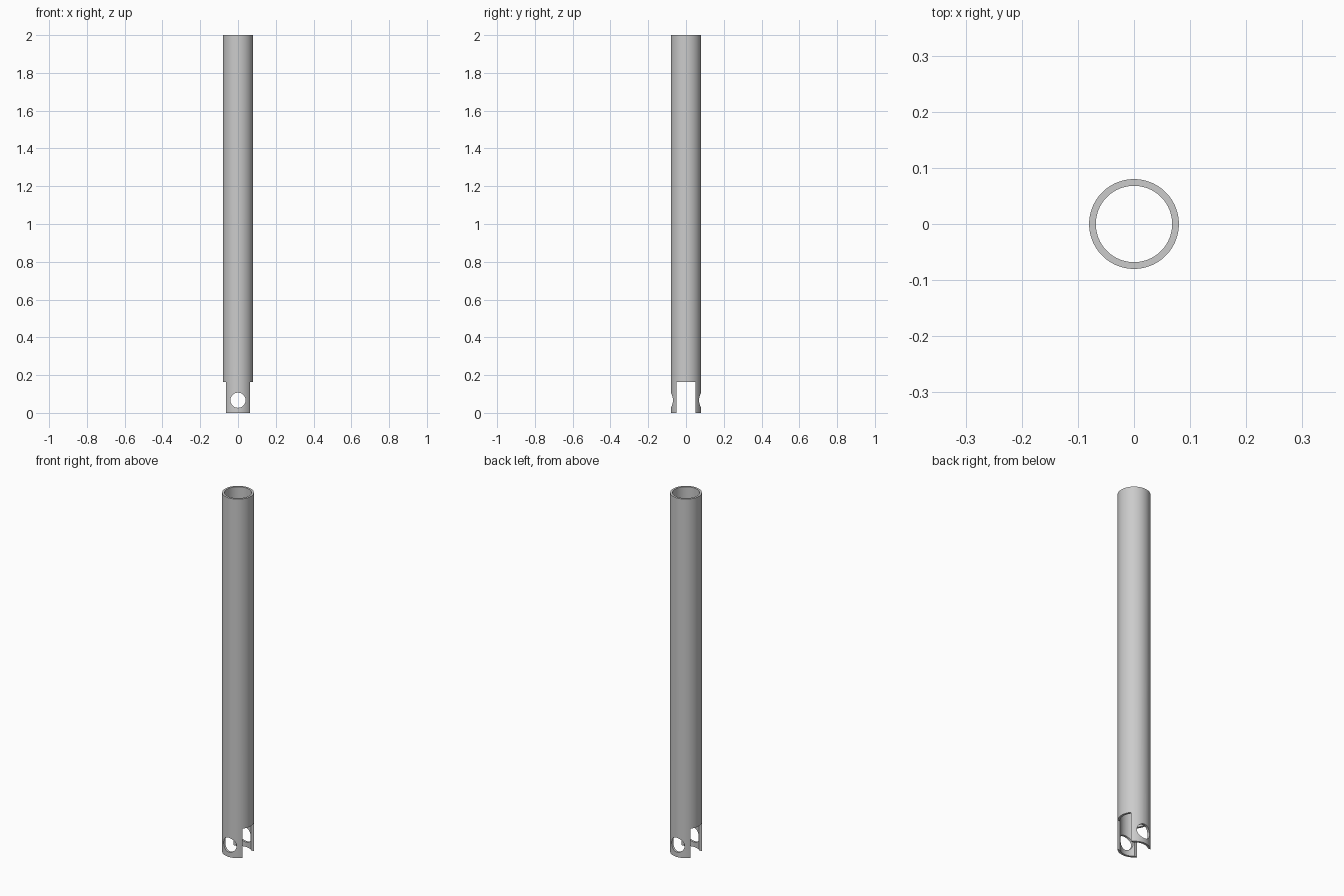
import bpy
import math

cube = bpy.data.objects.get("Cube")
if cube:
    bpy.data.objects.remove(cube, do_unlink=True)

OUTER, INNER, HEIGHT = 0.08, 0.068, 2.0
SLOT_WIDTH, SLOT_TOP = 0.10, 0.163
HOLE_RADIUS, HOLE_Z = 0.04, 0.067

grey = bpy.data.materials.new("plain_grey")
grey.use_nodes = True
colour = (0.6, 0.6, 0.6, 1)
grey.diffuse_color = colour
grey.node_tree.nodes["Principled BSDF"].inputs["Base Color"].default_value = colour


def cylinder(name, radius, depth, z, tilt=0.0):
    bpy.ops.mesh.primitive_cylinder_add(vertices=96, radius=radius, depth=depth,
                                        location=(0, 0, z), rotation=(tilt, 0, 0))
    ob = bpy.context.object
    ob.name = name
    ob.data.materials.append(grey)
    return ob


def cut(target, cutter):
    cutter.hide_render = True
    mod = target.modifiers.new("cut", "BOOLEAN")
    mod.operation = "DIFFERENCE"
    mod.solver = "EXACT"
    mod.object = cutter
    bpy.context.view_layer.objects.active = target
    bpy.ops.object.modifier_apply(modifier=mod.name)
    bpy.data.objects.remove(cutter, do_unlink=True)


# Hollow tube
tube = cylinder("tube", OUTER, HEIGHT, HEIGHT / 2)
cut(tube, cylinder("bore", INNER, HEIGHT + 0.2, HEIGHT / 2))

# Slot through both sides, leaving a front and a back tab
bpy.ops.mesh.primitive_cube_add(size=1, location=(0, 0, SLOT_TOP - 0.2))
slot = bpy.context.object
slot.name = "slot"
slot.scale = (0.4, SLOT_WIDTH, 0.4)
slot.data.materials.append(grey)
cut(tube, slot)

# Pin hole through the two tabs
cut(tube, cylinder("pin_hole", HOLE_RADIUS, 0.4, HOLE_Z, math.pi / 2))

# Smooth walls with crisp edges
bpy.ops.object.select_all(action="DESELECT")
tube.select_set(True)
bpy.context.view_layer.objects.active = tube
bpy.ops.object.shade_smooth_by_angle(angle=math.radians(30))
